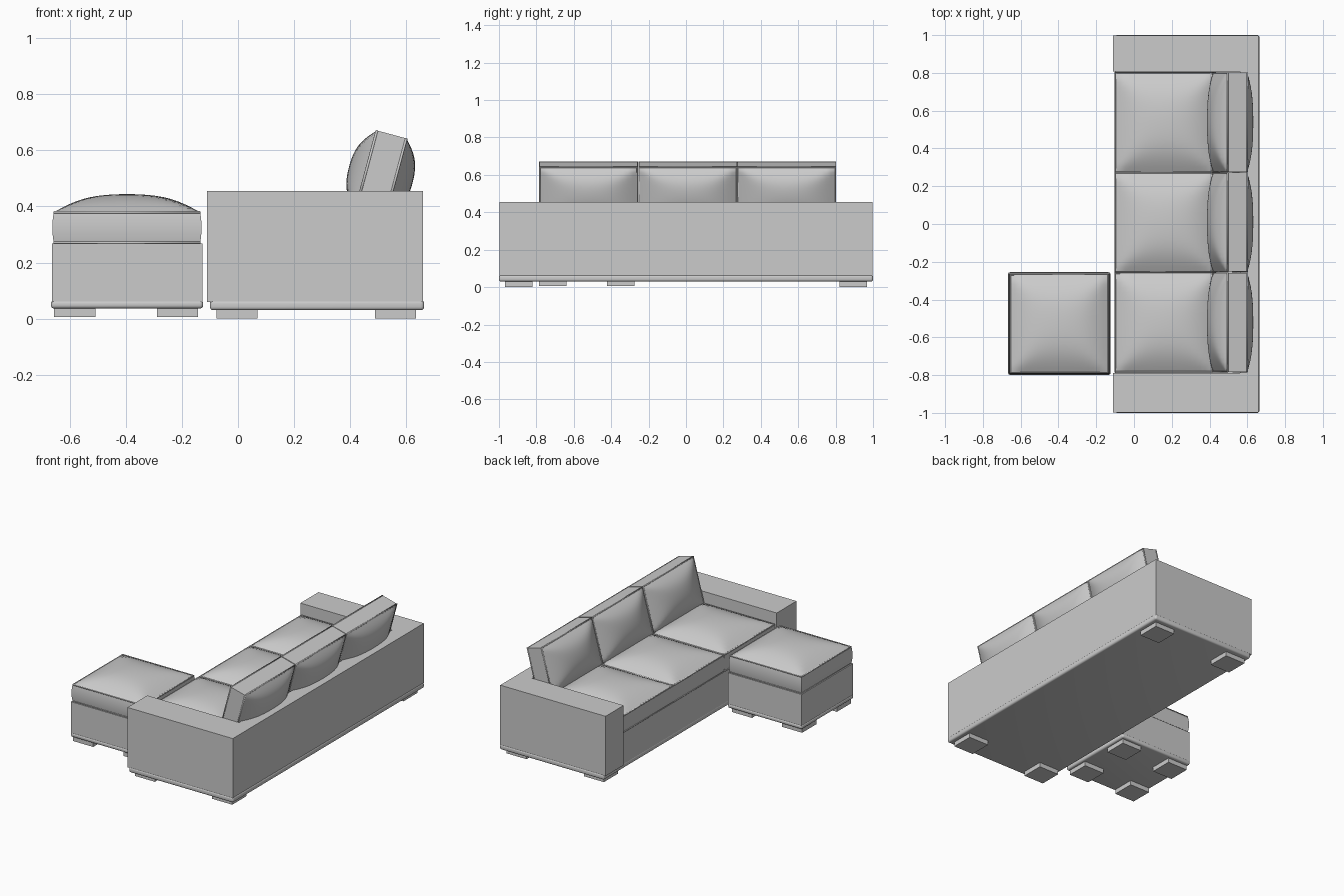
import bpy, bmesh, math
from mathutils import Matrix, Vector

if "Cube" in bpy.data.objects:
    bpy.data.objects.remove(bpy.data.objects["Cube"])

grey = bpy.data.materials.new("grey fabric")
grey.diffuse_color = (0.6, 0.6, 0.6, 1)
grey.use_nodes = True
grey.node_tree.nodes["Principled BSDF"].inputs["Base Color"].default_value = grey.diffuse_color


def finish(name, bm, smooth=False):
    me = bpy.data.meshes.new(name)
    bm.to_mesh(me)
    bm.free()
    ob = bpy.data.objects.new(name, me)
    bpy.context.collection.objects.link(ob)
    me.materials.append(grey)
    if smooth:
        bpy.ops.object.select_all(action='DESELECT')
        ob.select_set(True)
        bpy.context.view_layer.objects.active = ob
        bpy.ops.object.shade_smooth_by_angle(angle=math.radians(24))
    return ob


def box(name, x, y, z, bevel=0):
    bm = bmesh.new()
    bmesh.ops.create_cube(bm, size=1)
    for v in bm.verts:
        v.co = [lo + (c + 0.5) * (hi - lo) for c, (lo, hi) in zip(v.co, (x, y, z))]
    if bevel:
        bmesh.ops.bevel(bm, geom=bm.edges[:], offset=bevel, segments=4,
                        profile=0.5, affect='EDGES')
    return finish(name, bm, bool(bevel))


def piping(name, matrix, w, d, z):
    cu = bpy.data.curves.new(name, 'CURVE')
    cu.dimensions = '3D'
    cu.bevel_depth = 0.005
    cu.bevel_resolution = 2
    sp = cu.splines.new('POLY')
    sp.points.add(3)
    for p, (sx, sy) in zip(sp.points, ((-1, -1), (1, -1), (1, 1), (-1, 1))):
        p.co = (sx * w / 2, sy * d / 2, z, 1)
    sp.use_cyclic_u = True
    cu.materials.append(grey)
    ob = bpy.data.objects.new(name, cu)
    ob.matrix_world = matrix
    bpy.context.collection.objects.link(ob)


def cushion(name, matrix, w, d, t, top, bottom, side):
    """Box cushion with domed top and bottom, swollen sides and piped seams."""
    bm = bmesh.new()
    bmesh.ops.create_cube(bm, size=2)
    bmesh.ops.subdivide_edges(bm, edges=bm.edges[:], cuts=19, use_grid_fill=True)
    for v in bm.verts:
        x, y, z = v.co
        px, py, pz = x * w / 2, y * d / 2, z * t / 2
        a, b = 1 - x * x, 1 - y * y
        if abs(z) > 0.999:
            if min(a, b) > 1e-4:
                h = (2 / (a ** -4 + b ** -4)) ** 0.25
                pz += h * (top if z > 0 else -bottom)
        else:
            s = side * (1 - z * z)
            px += s * (x if abs(x) > 0.999 else 0)
            py += s * (y if abs(y) > 0.999 else 0)
        v.co = (px, py, pz)
    ob = finish(name, bm, True)
    ob.matrix_world = matrix
    for z, label in ((t / 2, "upper"), (-t / 2, "lower")):
        piping(f"{name}_{label}_piping", matrix, w - 0.004, d - 0.004, z)


def feet(name, xs, ys, z0):
    for i, x in enumerate(xs):
        for j, y in enumerate(ys):
            box(f"{name}_{i}{j}", (x, x + 0.147), (y, y + 0.147), (z0, z0 + 0.03))


# Sofa frame: arms, back and seat base above a rounded trim
box("arm_front", (-0.11, 0.66), (-0.997, -0.79), (0.06, 0.455))
box("arm_rear", (-0.11, 0.66), (0.808, 0.997), (0.06, 0.455))
box("sofa_back", (0.56, 0.66), (-0.79, 0.808), (0.06, 0.455))
box("seat_base", (-0.10, 0.56), (-0.79, 0.808), (0.06, 0.27))
box("sofa_trim", (-0.10, 0.664), (-1.0, 1.0), (0.03, 0.066), 0.012)
feet("sofa_foot", (-0.077, 0.488), (-0.967, 0.82), 0.0)

# Seat cushions and leaning back cushions
lean = Matrix.Rotation(math.radians(-75), 4, 'Y')
for i, y in enumerate((-0.521, 0.01, 0.539)):
    cushion(f"seat_cushion_{i}", Matrix.Translation((0.165, y, 0.325)),
            0.53, 0.525, 0.108, 0.065, 0, 0.003)
    cushion(f"back_cushion_{i}", Matrix.Translation((0.509, y, 0.512)) @ lean,
            0.30, 0.525, 0.108, 0.063, 0.063, 0)

# Ottoman
box("ottoman_base", (-0.664, -0.127), (-0.796, -0.258), (0.06, 0.268))
box("ottoman_trim", (-0.667, -0.124), (-0.799, -0.255), (0.036, 0.066), 0.012)
cushion("ottoman_cushion", Matrix.Translation((-0.396, -0.527, 0.325)),
        0.522, 0.522, 0.108, 0.065, 0, 0.005)
feet("ottoman_foot", (-0.656, -0.289), (-0.785, -0.423), 0.006)
